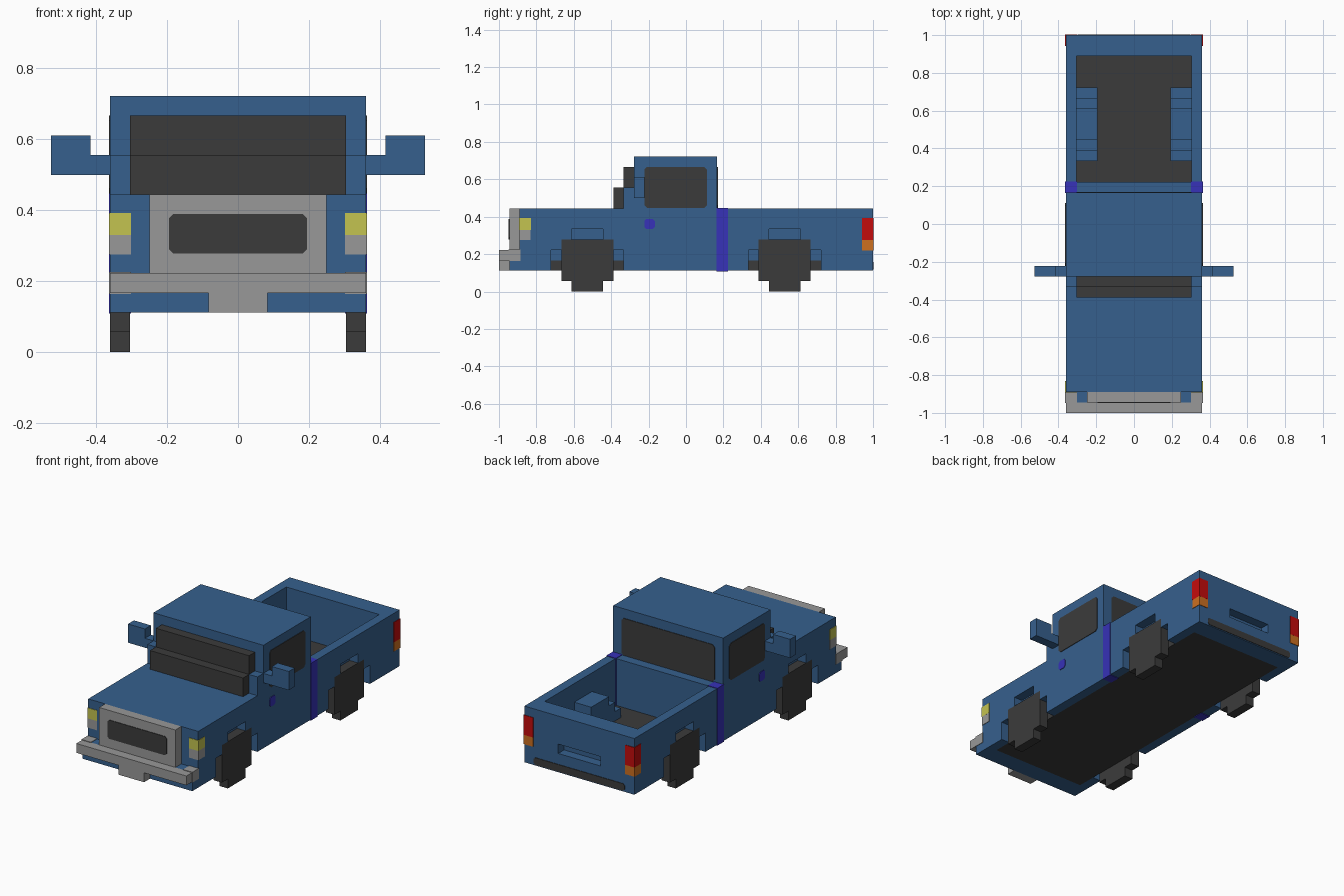
import bpy, bmesh

if "Cube" in bpy.data.objects:
    bpy.data.objects.remove(bpy.data.objects["Cube"], do_unlink=True)

U = 1 / 18      # one block of the grid
E = 0.06        # thickness of painted plates, in blocks (about 0.003)


def material(name, rgb):
    lin = [(c / 255 / 12.92) if c < 11 else ((c / 255 + 0.055) / 1.055) ** 2.4 for c in rgb]
    m = bpy.data.materials.new(name)
    m.use_nodes = True
    m.diffuse_color = (*lin, 1)
    m.node_tree.nodes["Principled BSDF"].inputs["Base Color"].default_value = (*lin, 1)
    return m


BLUE = material("body_blue", (54, 96, 141))
DARK = material("charcoal", (59, 59, 59))
GREY = material("bumper_grey", (152, 152, 152))
YELLOW = material("headlight_yellow", (196, 195, 80))
RED = material("tail_red", (196, 12, 12))
ORANGE = material("signal_orange", (205, 112, 32))
INDIGO = material("trim_indigo", (55, 50, 184))


def prism(name, outline, axis, lo, hi, mat):
    """Extrude a 2D outline along an axis; all sizes are in blocks."""
    def place(a, b, t):
        p = (t, a, b) if axis == "x" else (a, t, b) if axis == "y" else (a, b, t)
        return [c * U for c in p]
    bm = bmesh.new()
    face = bm.faces.new([bm.verts.new(place(a, b, lo)) for a, b in outline])
    ext = bmesh.ops.extrude_face_region(bm, geom=[face])
    d = [e - s for s, e in zip(place(0, 0, lo), place(0, 0, hi))]
    bmesh.ops.translate(bm, vec=d, verts=[v for v in ext["geom"] if isinstance(v, bmesh.types.BMVert)])
    bmesh.ops.recalc_face_normals(bm, faces=bm.faces)
    me = bpy.data.meshes.new(name)
    bm.to_mesh(me)
    bm.free()
    me.materials.append(mat)
    ob = bpy.data.objects.new(name, me)
    bpy.context.collection.objects.link(ob)
    return ob


def box(name, x, y, z, mat, grow=0):
    x0, x1, y0, y1 = x[0] - grow, x[1] + grow, y[0] - grow, y[1] + grow
    return prism(name, [(x0, y0), (x1, y0), (x1, y1), (x0, y1)], "z", z[0] - grow, z[1] + grow, mat)


def chamfered(a, b, c):
    """Rectangle outline with clipped corners."""
    (a0, a1), (b0, b1) = a, b
    return [(a0 + c, b0), (a1 - c, b0), (a1, b0 + c), (a1, b1 - c),
            (a1 - c, b1), (a0 + c, b1), (a0, b1 - c), (a0, b0 + c)]


def arch(c, base):
    """Stepped wheel arch outline around centre c, front to back."""
    left = [(-3.5, base), (-3.5, 4), (-2.5, 4), (-2.5, 5), (-1.5, 5), (-1.5, 6)]
    return [(c + a, b) for a, b in left] + [(c - a, b) for a, b in reversed(left)]


FRONT_AXLE, REAR_AXLE = -9.5, 9.5

# Body core, nose and floor
box("body_core", (-5.5, 5.5), (-16, 4), (3, 8), BLUE)
box("nose_ledge", (-5.5, 5.5), (-17, -16), (2, 4), BLUE)
box("front_sill", (-5.5, 5.5), (-16, -15), (2, 3), BLUE)
box("floor", (-5.5, 5.5), (-15, 16), (2, 3), DARK)

# Tailgate with a handle slot
box("tailgate_lower", (-5.5, 5.5), (16, 18), (2, 4), BLUE)
box("tailgate_upper", (-5.5, 5.5), (16, 18), (5, 8), BLUE)
box("tailgate_slot_back", (-2.5, 2.5), (16, 17), (4, 5), BLUE)
prism("tailgate_strip", chamfered((-5.4, 5.4), (2.1, 2.85), 0.2), "y", 18, 18 + E, DARK)

# Cabin and stepped windscreen
box("cabin", (-6.5, 6.5), (-5, 3), (8, 13), BLUE)
box("windscreen_upper", (-5.5, 5.5), (-6, -5), (10, 12), DARK)
box("windscreen_lower", (-5.5, 5.5), (-7, -6), (8, 10), DARK)
box("windscreen_base", (-5.5, 5.5), (-6, -5), (8, 10), BLUE)
prism("rear_window", chamfered((-5.5, 5.5), (8.05, 12), 0.25), "y", 3, 3 + E, DARK)

# Grille and bumper
box("grille", (-4.5, 4.5), (-17, -16), (4, 8), GREY)
prism("grille_opening", chamfered((-3.5, 3.5), (5, 7), 0.2), "y", -17 - E, -17, DARK)
box("bumper", (-6.5, 6.5), (-18, -17), (3, 4), GREY)
box("bumper_tab", (-1.5, 1.5), (-18, -17), (2, 3), GREY)

for s, side in ((1, "left"), (-1, "right")):
    def span(a, b):
        return (min(s * a, s * b), max(s * a, s * b))

    outer = span(5.5, 6.5)

    # Side panel with wheel arches
    panel = [(-17, 2)] + arch(FRONT_AXLE, 2) + arch(REAR_AXLE, 2) + \
            [(18, 2), (18, 8), (-16, 8), (-16, 4), (-17, 4)]
    prism(side + "_side_panel", panel, "x", *outer, BLUE)
    box(side + "_tailgate_slot_end", span(2.5, 5.5), (16, 18), (4, 5), BLUE)
    box(side + "_windscreen_pillar", outer, (-6, -5), (8, 10), BLUE)

    # Wheel housing inside the bed
    prism(side + "_wheel_housing", arch(REAR_AXLE, 3), "x", *span(3.5, 5.5), BLUE)

    # Wheels
    for c, end in ((FRONT_AXLE, "front"), (REAR_AXLE, "rear")):
        tyre = [(c - 1.5, 0), (c + 1.5, 0), (c + 1.5, 1), (c + 2.5, 1),
                (c + 2.5, 5), (c - 2.5, 5), (c - 2.5, 1), (c - 1.5, 1)]
        prism(side + "_" + end + "_wheel", tyre, "x", *outer, DARK)

    # Mirror
    box(side + "_mirror_arm", span(6.5, 7.5), (-5, -4), (9, 10), BLUE)
    box(side + "_mirror", span(7.5, 9.5), (-5, -4), (9, 11), BLUE)

    # Side window, handle and trim stripe
    skin = span(6.5, 6.5 + E)
    prism(side + "_window", chamfered((-4, 2), (8.05, 12), 0.25), "x", *skin, DARK)
    prism(side + "_door_handle", chamfered((-4, -3), (6, 7), 0.2), "x", *skin, INDIGO)
    box(side + "_trim_stripe", outer, (3, 4), (2, 8), INDIGO, E)

    # Lamps and bumper corner wrapping the body corners
    box(side + "_headlight", outer, (-16, -15), (6, 7), YELLOW, E)
    box(side + "_headlight_base", outer, (-16, -15), (5, 5.94), GREY, E * 0.9)
    box(side + "_tail_light", outer, (17, 18), (5, 7), RED, E)
    box(side + "_rear_signal", outer, (17, 18), (4, 4.94), ORANGE, E * 0.9)
    box(side + "_bumper_corner", outer, (-17, -16), (3, 4), GREY, E)
